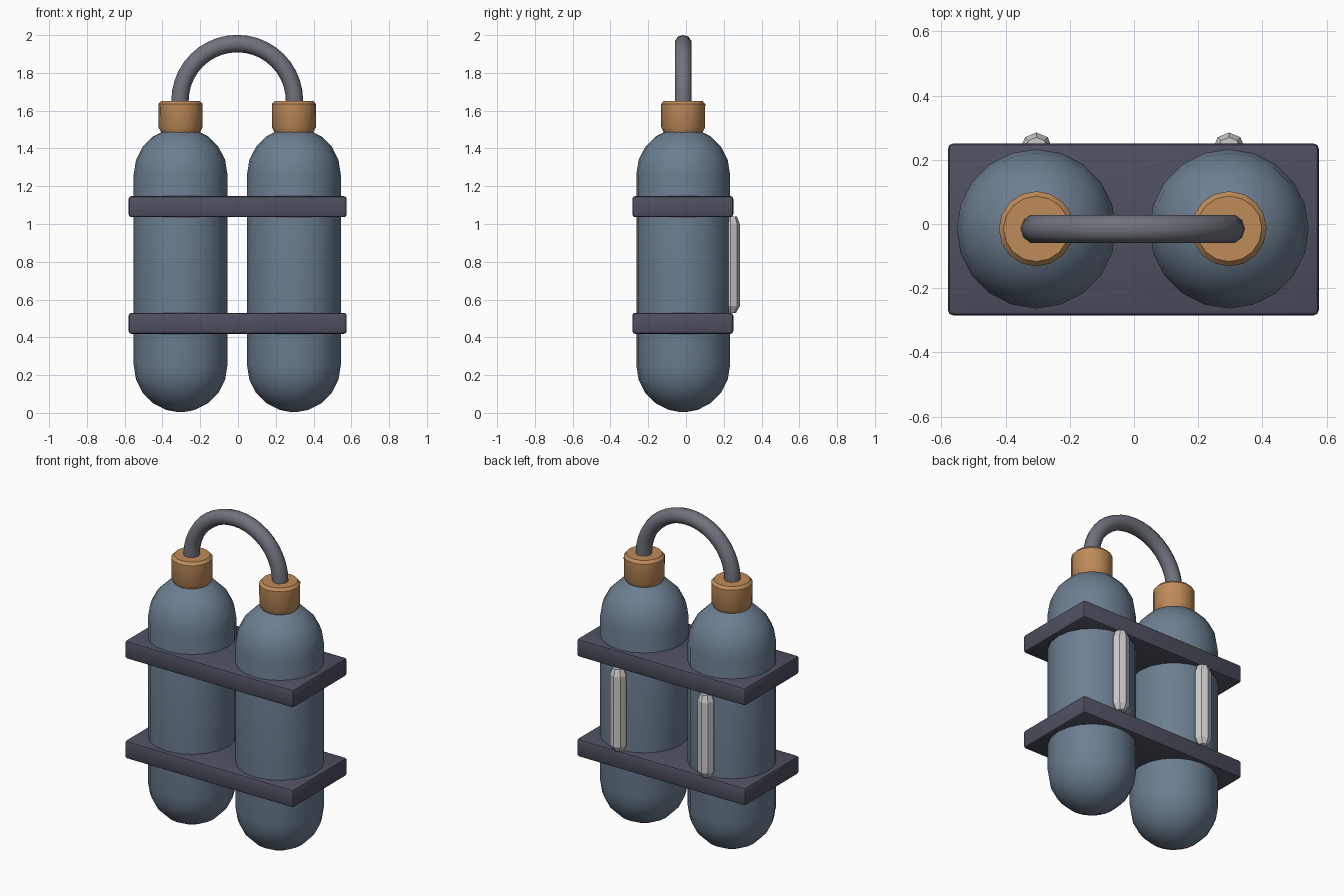
import bpy, bmesh, math

if "Cube" in bpy.data.objects:
    bpy.data.objects.remove(bpy.data.objects["Cube"])

CY = -0.015          # depth centre of the tanks
TANK_X = 0.30
R = 0.248


def material(name, rgb):
    m = bpy.data.materials.new(name)
    m.diffuse_color = (*rgb, 1)
    m.use_nodes = True
    m.node_tree.nodes["Principled BSDF"].inputs["Base Color"].default_value = m.diffuse_color
    return m


BLUE = material("tank_blue", (0.15, 0.21, 0.28))
COPPER = material("copper", (0.52, 0.26, 0.10))
STRAP = material("strap_dark", (0.075, 0.08, 0.115))
HOSE = material("hose_grey", (0.16, 0.17, 0.20))


def finish(bm, name, mat=None, loc=(0, 0, 0), smooth=True):
    bmesh.ops.recalc_face_normals(bm, faces=bm.faces)
    me = bpy.data.meshes.new(name)
    bm.to_mesh(me)
    bm.free()
    ob = bpy.data.objects.new(name, me)
    bpy.context.collection.objects.link(ob)
    ob.location = loc
    if mat:
        me.materials.append(mat)
    if smooth:
        bpy.ops.object.select_all(action='DESELECT')
        ob.select_set(True)
        bpy.context.view_layer.objects.active = ob
        bpy.ops.object.shade_smooth_by_angle(angle=math.radians(40))
    return ob


def lathe(name, profile, sides, mat, loc, smooth=True):
    """Revolve (radius, z) points about z; the ends are closed with a face."""
    bm = bmesh.new()
    rings = [[bm.verts.new((r * math.cos(2 * math.pi * i / sides),
                            r * math.sin(2 * math.pi * i / sides), z))
              for i in range(sides)] for r, z in profile]
    for a, b in zip(rings, rings[1:]):
        for i in range(sides):
            j = (i + 1) % sides
            bm.faces.new((a[i], a[j], b[j], b[i]))
    bm.faces.new(rings[0])
    bm.faces.new(rings[-1])
    return finish(bm, name, mat, loc, smooth)


# capsule profile for the tanks: two domes joined by a straight wall
dome = [math.radians(a) for a in (4, 18, 36, 54, 72, 90)]
tank = [(R * math.sin(a), 0.252 - R * math.cos(a)) for a in dome]
tank += [(r, 1.515 - z) for r, z in reversed(tank)]
cap = [(0.10, 1.48), (0.116, 1.51), (0.117, 1.635), (0.102, 1.652)]
pad = [(0.03, 0.53), (0.05, 0.565), (0.05, 1.0), (0.035, 1.04)]

for side, sx in (("left", -1), ("right", 1)):
    x = sx * TANK_X - 0.004
    lathe(side + "_tank", tank, 20, BLUE, (x, CY, 0))
    lathe(side + "_valve_cap", cap, 16, COPPER, (x, CY, 0))
    lathe(side + "_back_pad", pad, 8, None, (x, 0.235, 0), smooth=False)

# flat clamp plates around both tanks
for name, z in (("upper_clamp", 1.092), ("lower_clamp", 0.474)):
    bm = bmesh.new()
    bmesh.ops.create_cube(bm, size=1)
    bmesh.ops.scale(bm, vec=(1.155, 0.535, 0.112), verts=bm.verts)
    bmesh.ops.bevel(bm, geom=bm.edges[:], offset=0.016, segments=2,
                    profile=0.5, affect='EDGES')
    finish(bm, name, STRAP, (-0.002, -0.017, z))

# arched hose swept between the two valve caps
bm = bmesh.new()
STEPS, SIDES, ARC, TUBE, BASE = 20, 10, 0.303, 0.046, 1.652
rings = []
for s in range(STEPS + 1):
    t = math.pi * s / STEPS
    ring = []
    for k in range(SIDES):
        a = 2 * math.pi * k / SIDES
        d = ARC + TUBE * math.cos(a)
        ring.append(bm.verts.new((d * math.cos(t), TUBE * math.sin(a),
                                  BASE + d * math.sin(t))))
    rings.append(ring)
for a, b in zip(rings, rings[1:]):
    for i in range(SIDES):
        j = (i + 1) % SIDES
        bm.faces.new((a[i], a[j], b[j], b[i]))
bm.faces.new(rings[0])
bm.faces.new(rings[-1])
finish(bm, "connecting_hose", HOSE, (-0.004, CY, 0))
